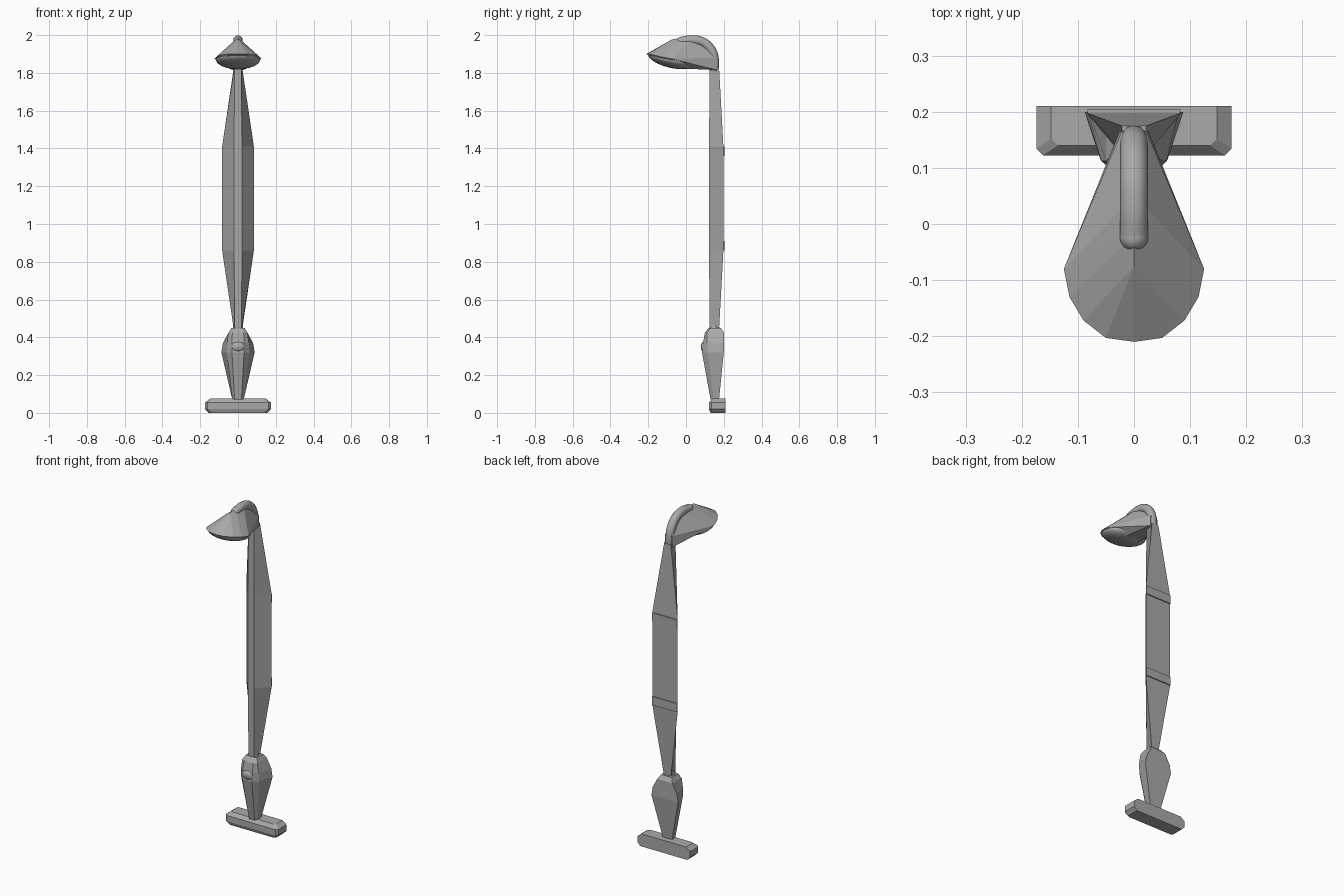
import bpy, bmesh, math
from mathutils import Matrix

cube = bpy.data.objects.get("Cube")
if cube:
    bpy.data.objects.remove(cube, do_unlink=True)

grey = bpy.data.materials.new("satin grey")
grey.use_nodes = True
grey.diffuse_color = (0.4, 0.4, 0.4, 1)
grey.node_tree.nodes["Principled BSDF"].inputs["Base Color"].default_value = (0.4, 0.4, 0.4, 1)


def finish(name, bm, smooth=False):
    bmesh.ops.recalc_face_normals(bm, faces=bm.faces)
    mesh = bpy.data.meshes.new(name)
    for face in bm.faces:
        face.smooth = smooth
    bm.to_mesh(mesh)
    bm.free()
    mesh.materials.append(grey)
    obj = bpy.data.objects.new(name, mesh)
    bpy.context.collection.objects.link(obj)
    return obj


def loft(name, rings):
    """Stack mirrored cross-sections; each is (z, [(half width, y), ...] front to back)."""
    bm = bmesh.new()
    loops = []
    for z, half in rings:
        outline = half + [(-x, y) for x, y in reversed(half)]
        loops.append([bm.verts.new((x, y, z)) for x, y in outline])
    for low, high in zip(loops, loops[1:]):
        n = len(low)
        for i in range(n):
            j = (i + 1) % n
            bm.faces.new((low[i], low[j], high[j], high[i]))
    bm.faces.new(loops[0])
    bm.faces.new(loops[-1])
    return finish(name, bm)


def hull(name, points):
    """Convex faceted shell from points mirrored in x."""
    bm = bmesh.new()
    for x, y, z in points:
        for side in ((1, -1) if x else (1,)):
            bm.verts.new((side * x, y, z))
    result = bmesh.ops.convex_hull(bm, input=bm.verts)
    inside = [v for v in result["geom_interior"] if isinstance(v, bmesh.types.BMVert)]
    bmesh.ops.delete(bm, geom=inside, context="VERTS")
    return finish(name, bm)


def ellipsoid(name, centre, radii, tilt=0):
    bm = bmesh.new()
    place = Matrix.Translation(centre) @ Matrix.Rotation(tilt, 4, "X") @ Matrix.Diagonal((*radii, 1))
    bmesh.ops.create_uvsphere(bm, u_segments=32, v_segments=16, radius=1, matrix=place)
    return finish(name, bm, True)


# Chamfered bar at the foot
def bar_ring(z, half, front):
    return z, [(half - 0.012, front), (half, front + 0.012), (half, 0.21)]

loft("foot_bar", [bar_ring(0, 0.155, 0.13), bar_ring(0.02, 0.174, 0.122),
                  bar_ring(0.055, 0.174, 0.122), bar_ring(0.075, 0.148, 0.14)])

# Faceted control body with its button
loft("control_body", [
    (0.07, [(0.018, 0.13), (0.03, 0.145), (0.03, 0.175)]),
    (0.32, [(0.032, 0.085), (0.06, 0.115), (0.088, 0.2)]),
    (0.37, [(0.032, 0.09), (0.058, 0.112), (0.08, 0.2)]),
    (0.425, [(0.03, 0.1), (0.05, 0.112), (0.05, 0.2)]),
    (0.45, [(0.025, 0.12), (0.035, 0.13), (0.035, 0.185)])])
ellipsoid("control_button", (0, 0.094, 0.35), (0.036, 0.016, 0.026))

# Collar between body and column
bm = bmesh.new()
bmesh.ops.create_cone(bm, cap_ends=True, segments=24, radius1=0.028, radius2=0.024,
                      depth=0.03, matrix=Matrix.Translation((0, 0.15, 0.455)))
collar = finish("neck_collar", bm)

# Long tapered column, narrow in front and wide at the back
loft("column", [
    (0.44, [(0.018, 0.125), (0.022, 0.175)]),
    (0.86, [(0.021, 0.122), (0.084, 0.198)]),
    (1.41, [(0.021, 0.122), (0.084, 0.198)]),
    (1.83, [(0.018, 0.125), (0.022, 0.175)])])

# Wall brackets behind the column
for name, z in (("lower_bracket", 0.86), ("upper_bracket", 1.36)):
    strip = [(0.083, 0.197), (0.083, 0.204)]
    loft(name, [(z, strip), (z + 0.05, strip)])

# Faceted teardrop hood
hull("head_hood", [
    (0, -0.21, 1.9), (0.05, -0.203, 1.9), (0.09, -0.172, 1.895), (0.115, -0.13, 1.885),
    (0.125, -0.08, 1.875), (0.07, -0.14, 1.855), (0.05, -0.08, 1.832), (0.045, 0, 1.822),
    (0.026, 0.165, 1.815), (0.022, 0.165, 1.88), (0, -0.075, 1.977), (0, -0.02, 1.988),
    (0, 0.05, 1.985), (0, 0.12, 1.94)])

# Smooth spray dome under the hood
ellipsoid("spray_dome", (0, -0.083, 1.87), (0.117, 0.12, 0.042), math.radians(-14))

# Smooth arched pipe from column to hood
path = [(-0.025, 1.966), (0.035, 1.974), (0.09, 1.962), (0.135, 1.918), (0.15, 1.865), (0.148, 1.81)]
curve = bpy.data.curves.new("arched_pipe", "CURVE")
curve.dimensions = "3D"
curve.bevel_depth = 0.025
curve.bevel_resolution = 4
curve.resolution_u = 8
curve.use_fill_caps = True
spline = curve.splines.new("BEZIER")
spline.bezier_points.add(len(path) - 1)
for point, (y, z) in zip(spline.bezier_points, path):
    point.co = (0, y, z)
    point.handle_left_type = point.handle_right_type = "AUTO"
curve.materials.append(grey)
pipe = bpy.data.objects.new("arched_pipe", curve)
bpy.context.collection.objects.link(pipe)
ellipsoid("pipe_tip", (0, -0.024, 1.966), (0.025, 0.025, 0.025))

# Smooth the round parts, keeping edges sharp
bpy.ops.object.select_all(action="DESELECT")
bpy.context.view_layer.objects.active = pipe
pipe.select_set(True)
bpy.ops.object.convert(target="MESH")
collar.select_set(True)
bpy.ops.object.shade_smooth_by_angle(angle=math.radians(40))
